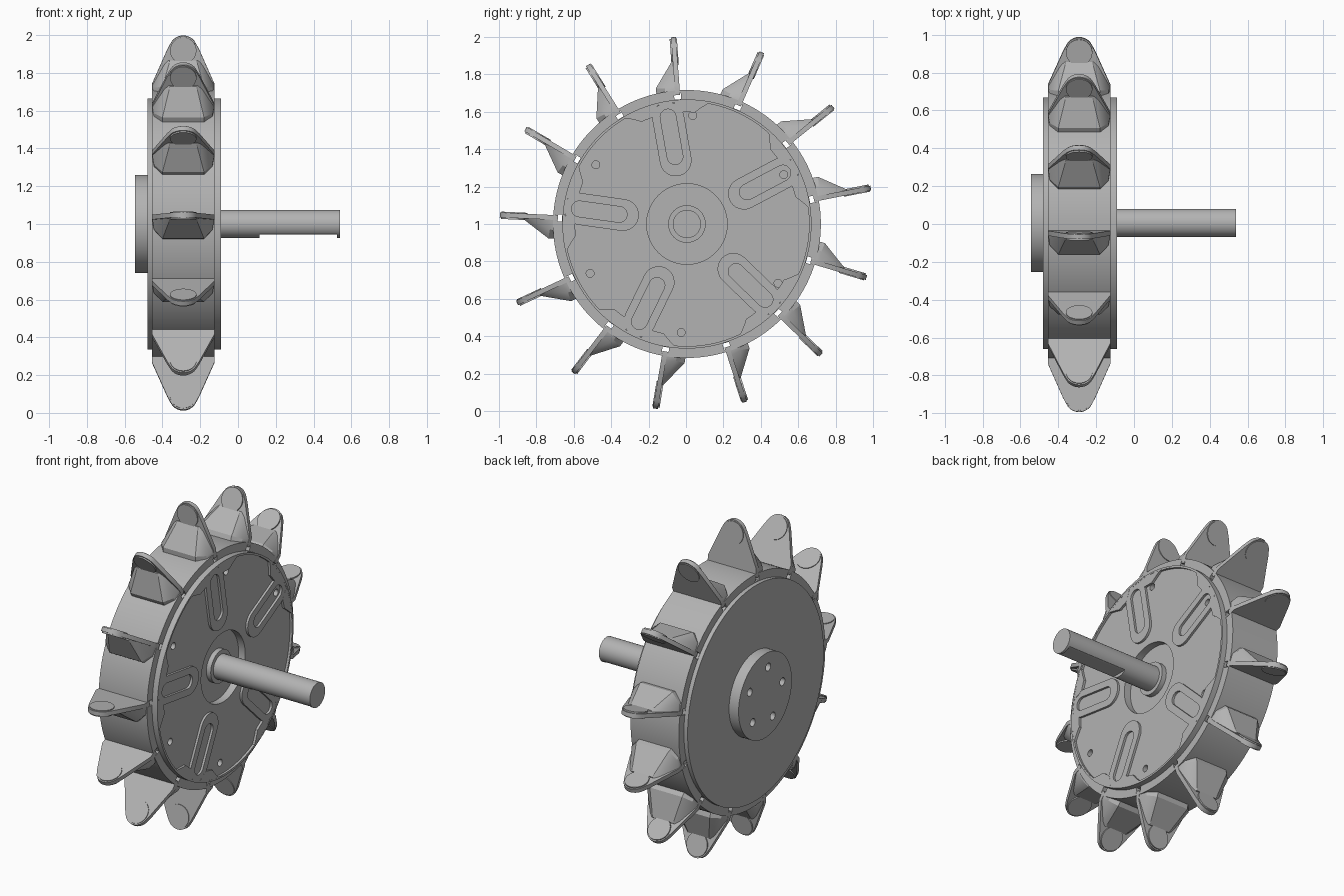
import bpy, bmesh, math
from math import cos, sin, pi, radians
from mathutils import Matrix, Vector

if "Cube" in bpy.data.objects:
    bpy.data.objects.remove(bpy.data.objects["Cube"])

CENTER = Vector((0, 0.005, 1))
TEETH, SLOTS = 13, 5
TOOTH_START, SLOT_START, HOLE_START = radians(94.2), radians(100), radians(87)
MID_X = -0.29

steel = bpy.data.materials.new("steel_grey")
steel.use_nodes = True
steel.diffuse_color = (0.45, 0.45, 0.45, 1)
steel.node_tree.nodes["Principled BSDF"].inputs["Base Color"].default_value = (0.45, 0.45, 0.45, 1)


def finish(name, bm, angle=30):
    """Turn a bmesh into a shaded object placed on the wheel axis."""
    bmesh.ops.recalc_face_normals(bm, faces=bm.faces)
    mesh = bpy.data.meshes.new(name)
    bm.to_mesh(mesh)
    bm.free()
    mesh.materials.append(steel)
    obj = bpy.data.objects.new(name, mesh)
    obj.location = CENTER
    bpy.context.collection.objects.link(obj)
    bpy.ops.object.select_all(action='DESELECT')
    obj.select_set(True)
    bpy.context.view_layer.objects.active = obj
    bpy.ops.object.shade_smooth_by_angle(angle=radians(angle))
    return obj


def lathe(bm, profile, steps=128):
    """Revolve (x, radius) points about the x axis."""
    verts = [bm.verts.new((x, r, 0)) for x, r in profile]
    edges = [bm.edges.new(pair) for pair in zip(verts, verts[1:])]
    bmesh.ops.spin(bm, geom=verts + edges, axis=(1, 0, 0), cent=(0, 0, 0),
                   angle=2 * pi, steps=steps, use_merge=True)
    bmesh.ops.remove_doubles(bm, verts=bm.verts, dist=0.0002)


def prism(bm, points, x0, x1):
    """Extrude a (y, z) outline along x."""
    low = [bm.verts.new((x0, y, z)) for y, z in points]
    high = [bm.verts.new((x1, y, z)) for y, z in points]
    bm.faces.new(low)
    bm.faces.new(high)
    for i in range(len(low)):
        j = (i + 1) % len(low)
        bm.faces.new((low[i], low[j], high[j], high[i]))


def frame(bm, outer, inner, x0, x1):
    """Extruded band between two outlines with equal point counts."""
    loops = [[bm.verts.new((x, y, z)) for y, z in pts]
             for x, pts in ((x0, outer), (x1, outer), (x1, inner), (x0, inner))]
    n = len(outer)
    for a, b in zip(loops, loops[1:] + loops[:1]):
        for i in range(n):
            j = (i + 1) % n
            bm.faces.new((a[i], a[j], b[j], b[i]))


def turn(points, angle):
    return [(r * cos(angle) - t * sin(angle), r * sin(angle) + t * cos(angle)) for r, t in points]


def circle(r, t, radius, n=20):
    return [(r + radius * cos(2 * pi * i / n), t + radius * sin(2 * pi * i / n)) for i in range(n)]


def stadium(r0, r1, half, n=12):
    inner = [(r0 - half * sin(pi * i / n), half * cos(pi * i / n)) for i in range(n + 1)]
    outer = [(r1 + half * sin(pi * i / n), -half * cos(pi * i / n)) for i in range(n + 1)]
    return inner + outer


# Drum with side flanges, rear hub and recessed front centre
bm = bmesh.new()
lathe(bm, [(-0.545, 0), (-0.545, 0.26), (-0.48, 0.26), (-0.48, 0.665), (-0.455, 0.665),
           (-0.455, 0.715), (-0.125, 0.715), (-0.125, 0.665), (-0.09, 0.665), (-0.09, 0.655),
           (-0.105, 0.655), (-0.105, 0.215), (-0.15, 0.215), (-0.15, 0.1), (-0.12, 0.1), (-0.12, 0)])
drum = finish("drum", bm)

# Cutters for rim notches, small face holes, slot floors and hub bolt holes
bm = bmesh.new()
for i in range(TEETH):
    a = TOOTH_START + 2 * pi * i / TEETH
    prism(bm, turn([(0.667, -0.018), (0.702, -0.018), (0.702, 0.018), (0.667, 0.018)], a), -0.6, 0)
for i in range(6):
    prism(bm, turn(circle(0.58, 0, 0.021), HOLE_START + pi * i / 3), -0.14, 0)
for i in range(5):
    prism(bm, turn(circle(0.17, 0, 0.024), SLOT_START + 2 * pi * i / 5), -0.6, -0.5)
cutter = finish("hole_cutter", bm)
cutter.hide_render = True
cut = drum.modifiers.new("holes", 'BOOLEAN')
cut.operation = 'DIFFERENCE'
cut.object = cutter
bpy.context.view_layer.objects.active = drum
bpy.ops.object.modifier_apply(modifier="holes")
bpy.data.objects.remove(cutter)
bpy.ops.object.select_all(action='DESELECT')
drum.select_set(True)
bpy.ops.object.shade_smooth_by_angle(angle=radians(30))

# Raised slot borders on the front face
bm = bmesh.new()
for i in range(SLOTS):
    a = SLOT_START + 2 * pi * i / SLOTS
    frame(bm, turn(stadium(0.345, 0.575, 0.085), a), turn(stadium(0.365, 0.58, 0.042), a), -0.107, -0.091)
finish("slot_borders", bm)

# Raised rim that widens beside each slot
bm = bmesh.new()
inner, outer = [], []
for i in range(180):
    a = 2 * pi * i / 180
    off = abs((a - SLOT_START + pi / SLOTS) % (2 * pi / SLOTS) - pi / SLOTS)
    grow = min(1, max(0, (radians(20) - off) / radians(6)))
    clear = min(1, max(0, (off - radians(4)) / radians(3)))
    r = 0.652 - 0.055 * grow * clear
    inner.append((r * cos(a), r * sin(a)))
    outer.append((0.658 * cos(a), 0.658 * sin(a)))
frame(bm, outer, inner, -0.107, -0.0905)
finish("face_rim", bm)

# Axle with a flat milled along its underside
bm = bmesh.new()
lathe(bm, [(-0.13, 0), (-0.13, 0.075), (0.115, 0.075), (0.115, 0)], 48)
lathe(bm, [(0.525, 0), (0.525, 0.075), (0.54, 0.075), (0.54, 0)], 48)
milled = [(0.075 * sin(2 * pi * i / 48), max(-0.055, 0.075 * cos(2 * pi * i / 48))) for i in range(48)]
prism(bm, milled, 0.114, 0.526)
finish("axle", bm)


def hull(bm, points):
    verts = [bm.verts.new(p) for p in points]
    bmesh.ops.convex_hull(bm, input=verts)


def add_tooth(bm):
    """One tooth pointing along +z, its gusset on the -y side."""
    # blade with a rounded tip
    side = [(-0.165, 0.69), (-0.165, 0.745), (-0.085, 0.925)]
    tip = [(-0.075 * cos(pi * i / 14), 0.925 + 0.075 * sin(pi * i / 14)) for i in range(15)]
    outline = side + tip + [(-x, z) for x, z in reversed(side)]
    hull(bm, [(x, y, z) for x, z in outline for y in (-0.012, 0.014)])
    # gusset tapering up from a wide foot
    foot = [(s * x, y, z) for s in (-1, 1) for x, y, z in
            ((0.165, 0, 0.69), (0.165, 0, 0.74), (0.155, -0.065, 0.69), (0.155, -0.065, 0.73),
             (0.11, -0.112, 0.69), (0.11, -0.112, 0.735), (0.07, -0.018, 0.87), (0.09, 0, 0.87))]
    hull(bm, foot)
    # round pads on both sides of the tip
    rim = [(0.07 * cos(2 * pi * i / 32), 0.922 + 0.07 * sin(2 * pi * i / 32)) for i in range(32)]
    hull(bm, [(x, y, z) for x, z in rim for y in (-0.02, 0.0)])
    hull(bm, [(x, y, z) for x, z in rim for y in (0.0, 0.019)])


# Ring of teeth
for i in range(TEETH):
    bm = bmesh.new()
    add_tooth(bm)
    loose = [v for v in bm.verts if not v.link_faces]
    bmesh.ops.delete(bm, geom=loose, context='VERTS')
    bmesh.ops.dissolve_limit(bm, angle_limit=0.01, verts=bm.verts, edges=bm.edges)
    spin = Matrix.Rotation(TOOTH_START - pi / 2 + 2 * pi * i / TEETH, 4, 'X')
    bmesh.ops.transform(bm, matrix=spin @ Matrix.Translation((MID_X, 0, 0)), verts=bm.verts)
    finish(f"tooth_{i + 1}", bm)
